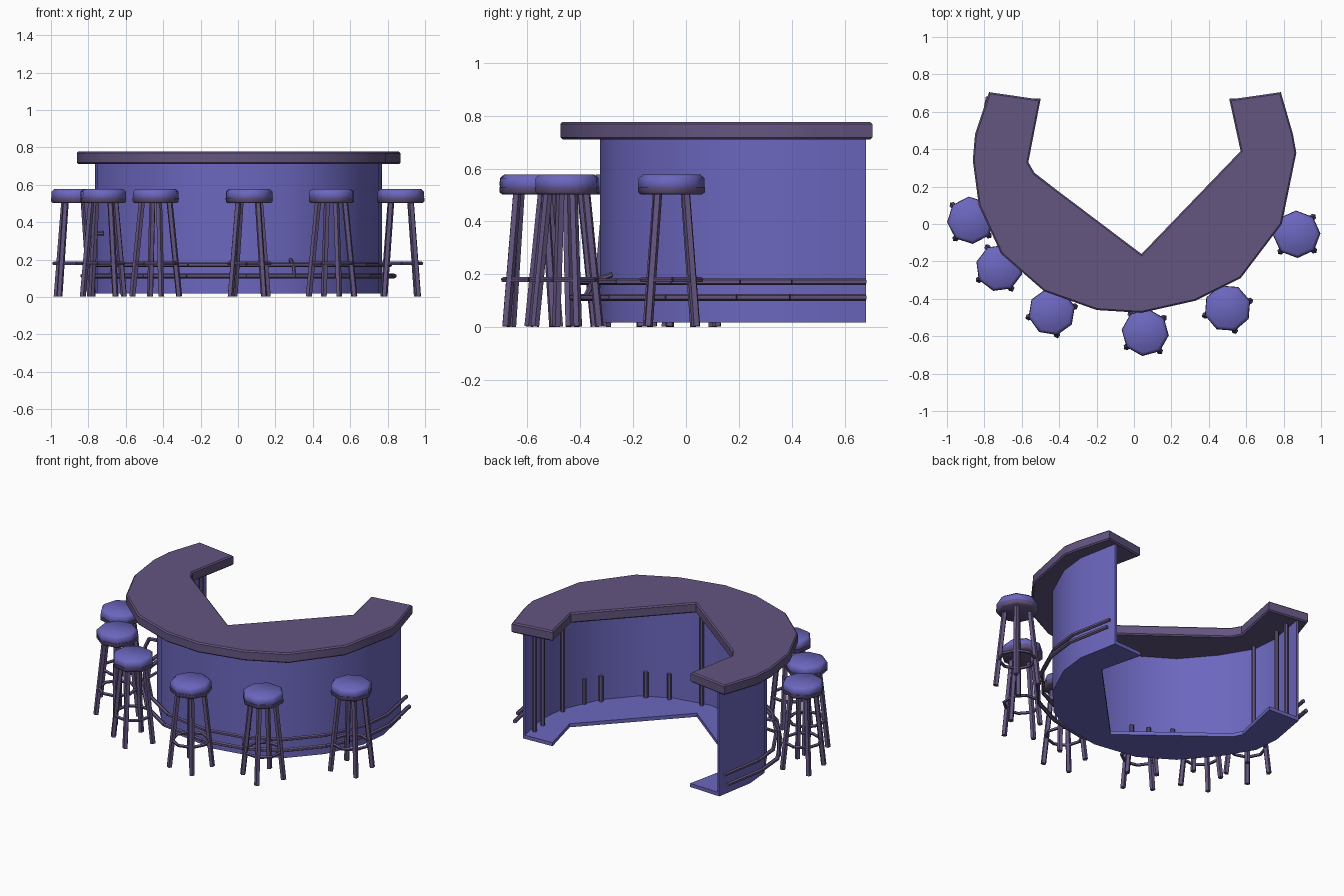
import bpy, bmesh, math
from mathutils import Vector, Matrix

if "Cube" in bpy.data.objects:
    bpy.data.objects.remove(bpy.data.objects["Cube"])


def material(name, rgb):
    m = bpy.data.materials.new(name)
    m.diffuse_color = (*rgb, 1)
    m.use_nodes = True
    m.node_tree.nodes["Principled BSDF"].inputs["Base Color"].default_value = m.diffuse_color
    return m


BLUE = material("soft blue", (0.150, 0.135, 0.52))
WOOD = material("dusky purple", (0.125, 0.090, 0.215))


def finish(name, bm, mat, angle=35):
    bmesh.ops.recalc_face_normals(bm, faces=bm.faces[:])
    me = bpy.data.meshes.new(name)
    bm.to_mesh(me)
    bm.free()
    me.materials.append(mat)
    ob = bpy.data.objects.new(name, me)
    bpy.context.collection.objects.link(ob)
    bpy.ops.object.select_all(action='DESELECT')
    ob.select_set(True)
    bpy.context.view_layer.objects.active = ob
    bpy.ops.object.shade_smooth_by_angle(angle=math.radians(angle))
    return ob


def slab(name, pts, z0, z1, mat, bevel=0):
    """Flat outline raised from z0 to z1."""
    bm = bmesh.new()
    f = bm.faces.new([bm.verts.new((x, y, z0)) for x, y in pts])
    up = bmesh.ops.extrude_face_region(bm, geom=[f])['geom']
    bmesh.ops.translate(bm, vec=(0, 0, z1 - z0),
                        verts=[v for v in up if isinstance(v, bmesh.types.BMVert)])
    if bevel:
        rim = [e for e in bm.edges if abs(e.verts[0].co.z - e.verts[1].co.z) < 1e-5]
        bmesh.ops.bevel(bm, geom=rim, offset=bevel, segments=1, affect='EDGES')
    return finish(name, bm, mat)


def rod(bm, a, b, r, sides=6):
    a, b = Vector(a), Vector(b)
    d = b - a
    m = Matrix.Translation((a + b) / 2) @ d.to_track_quat('Z', 'Y').to_matrix().to_4x4()
    bmesh.ops.create_cone(bm, cap_ends=True, segments=sides, radius1=r, radius2=r,
                          depth=d.length, matrix=m)


def rods(name, paths, r, mat=WOOD, sides=6):
    bm = bmesh.new()
    for p in paths:
        for a, b in zip(p, p[1:]):
            rod(bm, a, b, r, sides)
    return finish(name, bm, mat, 50)


def disc(name, x, y, rot, rings, mat, sides=8):
    """Turned shape from (radius, z) rings."""
    bm = bmesh.new()
    loops = []
    for r, z in rings:
        loops.append([bm.verts.new((x + r * math.cos(rot + i * math.tau / sides),
                                    y + r * math.sin(rot + i * math.tau / sides), z))
                      for i in range(sides)])
    for a, b in zip(loops, loops[1:]):
        for i in range(sides):
            j = (i + 1) % sides
            bm.faces.new((a[i], a[j], b[j], b[i]))
    bm.faces.new(loops[0])
    bm.faces.new(loops[-1])
    return finish(name, bm, mat, 50)


# Counter outline, outer then inner edge
outer = [(-.775, .705), (-.85, .48), (-.862, .34), (-.83, .10), (-.71, -.16), (-.48, -.36),
         (-.20, -.46), (.04, -.475), (.33, -.41), (.57, -.29), (.79, 0), (.868, .38),
         (.85, .48), (.785, .705)]
inner = [(.51, .665), (.57, .39), (.04, -.16), (-.53, .27), (-.565, .33), (-.50, .665)]
slab("countertop", outer + inner, .71, .777, WOOD, .008)

# Front wall, thin curved sheet
wall = [(-.72, .68), (-.765, .42), (-.75, .25), (-.63, .05), (-.46, -.15), (-.25, -.28),
        (.04, -.325), (.28, -.28), (.47, -.19), (.64, 0), (.75, .24), (.77, .42), (.72, .68)]
back = [(x * .98, .68 + (y - .68) * .985) for x, y in wall]
slab("bar_wall", wall + back[::-1], .02, .715, BLUE)

# Floor plate behind the wall
slab("base_plate", wall + [(.51, .67), (.58, .39), (.04, -.17), (-.54, .28), (-.57, .34), (-.50, .67)],
     .018, .042, BLUE)


# Two foot rails following the wall
def around(k, z):
    return [(x * k, .68 + (y - .68) * (k + .02), z) for x, y in wall]


low, high = around(1.085, .113), around(1.055, .172)
rods("foot_rail_lower", [low], .013)
rods("foot_rail_upper", [high], .012)

# Brackets holding the rails, and the raised loop on the left
rods("rail_brackets", [[low[i], high[i], (*wall[i], .20)] for i in (3, 7)], .010)
rods("rail_loop", [[(-.72, .18, .34), (-.77, .17, .34), (-.80, .17, .28), (-.81, .18, .12)]], .012)

# Posts inside the wall: tall ones at the arms, short ones along the front
tall = [(.69, .60), (.70, .50), (.715, .27), (-.69, .60), (-.70, .50), (-.71, .27), (.08, -.28)]
short = [(.67, .11), (.61, .02), (.42, -.18), (.29, -.24), (-.20, -.26), (-.30, -.22), (-.42, -.14)]
rods("tall_posts", [[(x, y, .03), (x, y, .72)] for x, y in tall], .013)
rods("short_posts", [[(x, y, .03), (x, y, .21)] for x, y in short], .014)

# Six stools around the outside: x, y, leg angle in degrees
stools = [(-.873, .02, 50), (-.72, -.235, 30), (-.44, -.47, 13),
          (.06, -.58, 38), (.50, -.45, 18), (.87, -.055, 47)]
for n, (x, y, turn) in enumerate(stools, 1):
    rot = math.radians(turn)
    disc(f"seat_cushion_{n}", x, y, rot, [(.122, .526), (.126, .535), (.125, .564), (.108, .578)], BLUE)
    disc(f"seat_rim_{n}", x, y, rot, [(.116, .502), (.126, .510), (.127, .530)], WOOD)

    def at(a, r, z):
        return (x + r * math.cos(rot + a), y + r * math.sin(rot + a), z)

    q = math.pi / 4
    rods(f"stool_legs_{n}", [[at(i * 2 * q, .128, 0.003), at(i * 2 * q, .075, .515)]
                             for i in range(4)], .017, sides=5)
    rods(f"stool_ring_{n}", [[at(i * q, .112, .18) for i in range(9)]], .010, sides=5)
